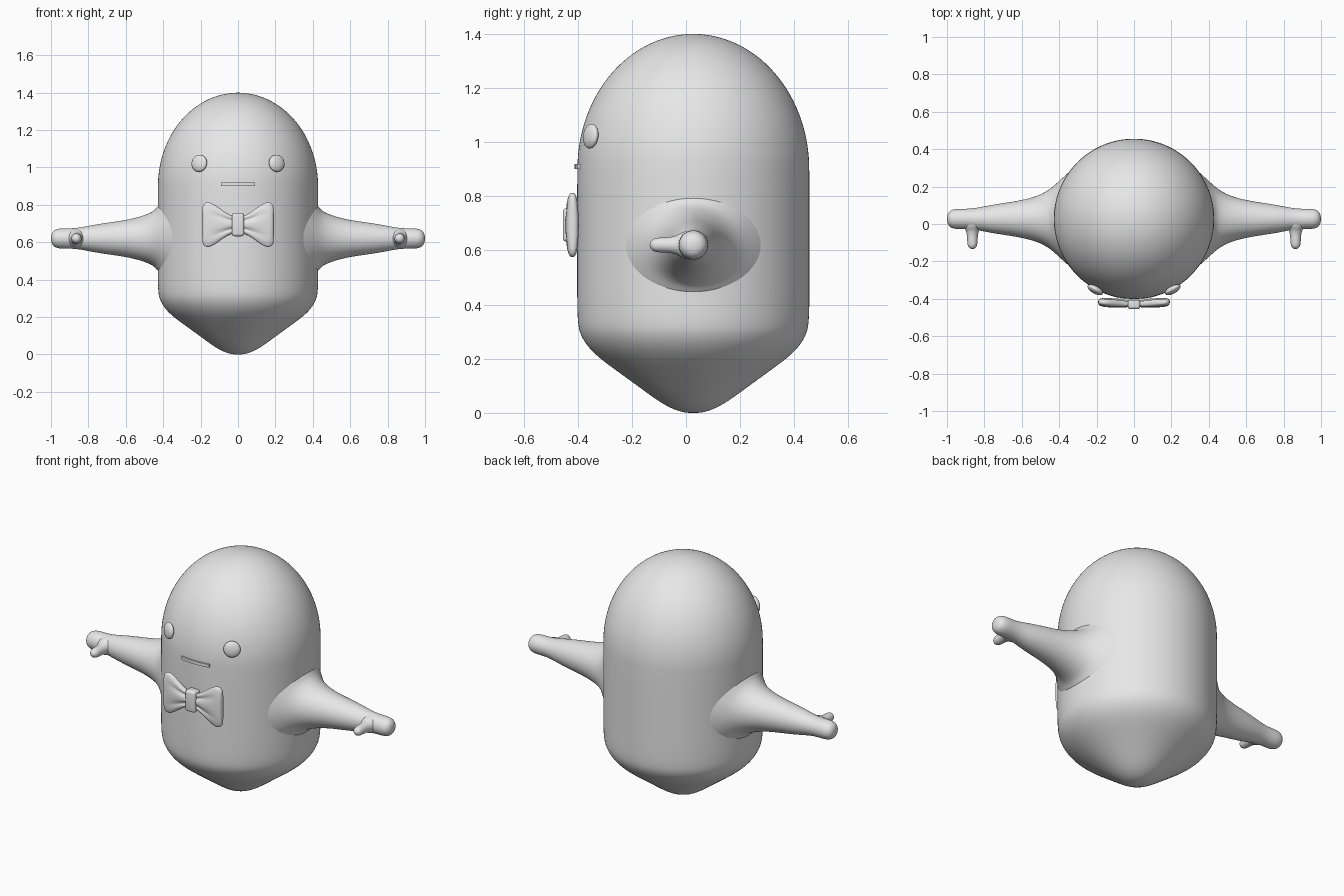
import bpy, bmesh
from math import sin, cos, pi, sqrt, exp, radians, copysign

cube = bpy.data.objects.get("Cube")
if cube:
    bpy.data.objects.remove(cube, do_unlink=True)

grey = bpy.data.materials.new("plain grey")
grey.use_nodes = True
COLOUR = (0.8, 0.8, 0.8, 1)
grey.diffuse_color = COLOUR
grey.node_tree.nodes["Principled BSDF"].inputs["Base Color"].default_value = COLOUR

CY = 0.027      # body axis
RADIUS = 0.43   # body radius
ARM_Z = 0.62


def finish(name, bm, subdivide=0):
    """Turn a bmesh into a smooth grey object."""
    bmesh.ops.recalc_face_normals(bm, faces=bm.faces)
    mesh = bpy.data.meshes.new(name)
    bm.to_mesh(mesh)
    bm.free()
    mesh.materials.append(grey)
    for p in mesh.polygons:
        p.use_smooth = True
    obj = bpy.data.objects.new(name, mesh)
    bpy.context.collection.objects.link(obj)
    if subdivide:
        mod = obj.modifiers.new("smooth", 'SUBSURF')
        mod.levels = mod.render_levels = subdivide
    return obj


def loft(name, rings, start=None, end=None, subdivide=2):
    """Skin closed rings of points; start and end are optional pole points."""
    bm = bmesh.new()
    loops = [[bm.verts.new(p) for p in ring] for ring in rings]
    n = len(loops[0])
    for a, b in zip(loops, loops[1:]):
        for i in range(n):
            j = (i + 1) % n
            bm.faces.new((a[i], a[j], b[j], b[i]))
    for pole, ring in ((start, loops[0]), (end, loops[-1])):
        if pole:
            tip = bm.verts.new(pole)
            for i in range(n):
                bm.faces.new((ring[i], ring[(i + 1) % n], tip))
    return finish(name, bm, subdivide)


def angles(n):
    return [2 * pi * i / n for i in range(n)]


# Body: pointed base, straight sides, domed top
profile = [(0.04, 0.002), (0.08, 0.016), (0.125, 0.04), (0.2, 0.095), (0.28, 0.153),
           (0.345, 0.2), (0.39, 0.242), (0.42, 0.29), (0.43, 0.34), (0.43, 0.5), (0.43, 0.7)]
dome = [radians(6 * k) for k in range(15)]
profile += [(RADIUS * cos(t), 0.9 + 0.5 * sin(t)) for t in dome]
loft("body",
     [[(r * cos(a), CY + r * sin(a), z) for a in angles(48)] for r, z in profile],
     start=(0, CY, -0.001), end=(0, CY, 1.4))

# Arm rings: distance out, half depth, half height, wrap around the body
arm = [(0.42, 0.27, 0.185, 1), (0.433, 0.235, 0.17, 0.95), (0.445, 0.19, 0.153, 0.7),
       (0.47, 0.152, 0.137, 0.4), (0.52, 0.122, 0.118, 0.1), (0.6, 0.1, 0.098, 0),
       (0.7, 0.085, 0.085, 0), (0.79, 0.07, 0.07, 0), (0.85, 0.057, 0.057, 0),
       (0.9, 0.054, 0.054, 0), (0.95, 0.055, 0.055, 0), (0.98, 0.048, 0.048, 0),
       (0.996, 0.03, 0.03, 0)]
# Thumb rings: y position, radius
thumb = [(0.0, 0.052), (-0.02, 0.046), (-0.034, 0.035), (-0.06, 0.029),
         (-0.1, 0.028), (-0.121, 0.024), (-0.131, 0.013)]
# Bow wing rings: distance out, half height, half thickness
wing = [(0.02, 0.042, 0.017), (0.05, 0.055, 0.021), (0.07, 0.068, 0.023),
        (0.09, 0.082, 0.024), (0.11, 0.096, 0.025), (0.13, 0.11, 0.025),
        (0.155, 0.121, 0.024), (0.175, 0.118, 0.022), (0.187, 0.106, 0.017),
        (0.191, 0.09, 0.008)]


def arm_ring(s, x, ry, rz, wrap):
    pts = []
    for a in angles(32):
        dy = ry * cos(a)
        back = wrap * (RADIUS - sqrt(RADIUS ** 2 - dy ** 2))
        pts.append((s * (x - back), CY + dy, ARM_Z + rz * sin(a)))
    return pts


def wing_ring(s, x, h, t):
    fold = max(0, 0.75 * (1 - x / 0.165))   # pleats fade outwards
    pts = []
    for a in angles(40):
        u, v = cos(a), sin(a)
        crease = 1 - fold * exp(-((abs(v) - 0.45) / 0.16) ** 2)
        y = -0.426 + 0.06 * max(0, x - 0.05)
        pts.append((s * x, y - t * copysign(abs(u) ** 0.7, u) * crease,
                    0.694 + h * copysign(abs(v) ** 0.9, v)))
    return pts


for side, s in (("left", 1), ("right", -1)):
    loft(side + "_arm", [arm_ring(s, *r) for r in arm], end=(s * 1.001, CY, ARM_Z))
    loft(side + "_thumb",
         [[(s * 0.864 + r * cos(a), y, ARM_Z + r * sin(a)) for a in angles(20)]
          for y, r in thumb], end=(s * 0.864, -0.135, ARM_Z))
    loft(side + "_bow_wing", [wing_ring(s, *r) for r in wing],
         end=(s * 0.192, -0.417, 0.694))

    # Button eye turned to follow the body
    bm = bmesh.new()
    bmesh.ops.create_uvsphere(bm, u_segments=32, v_segments=16, radius=1)
    eye = finish(side + "_eye", bm)
    eye.scale = (0.046, 0.02, 0.046)
    eye.location = (s * 0.207, -0.352, 1.022)
    eye.rotation_euler = (radians(-7), 0, s * radians(29))

# Bow knot
bm = bmesh.new()
bmesh.ops.create_cube(bm, size=1)
for v in bm.verts:
    v.co = (v.co.x * 0.066, v.co.y * 0.058 - 0.426, v.co.z * 0.124 + 0.694)
bmesh.ops.bevel(bm, geom=bm.edges[:], offset=0.014, segments=4, profile=0.5, affect='EDGES')
finish("bow_knot", bm)

# Mouth: thin bar bent round the front of the body
rings = []
for k in range(13):
    x = -0.09 + 0.015 * k
    y = CY - sqrt(RADIUS ** 2 - x ** 2)
    rings.append([(x, y + dy, 0.91 + dz) for dy, dz in
                  ((-0.008, -0.009), (-0.008, 0.009), (0.012, 0.009), (0.012, -0.009))])
ends = [tuple(sum(p[i] for p in ring) / 4 for i in range(3)) for ring in (rings[0], rings[-1])]
mouth = loft("mouth", rings, start=ends[0], end=ends[1], subdivide=0)
for p in mouth.data.polygons:
    p.use_smooth = False
